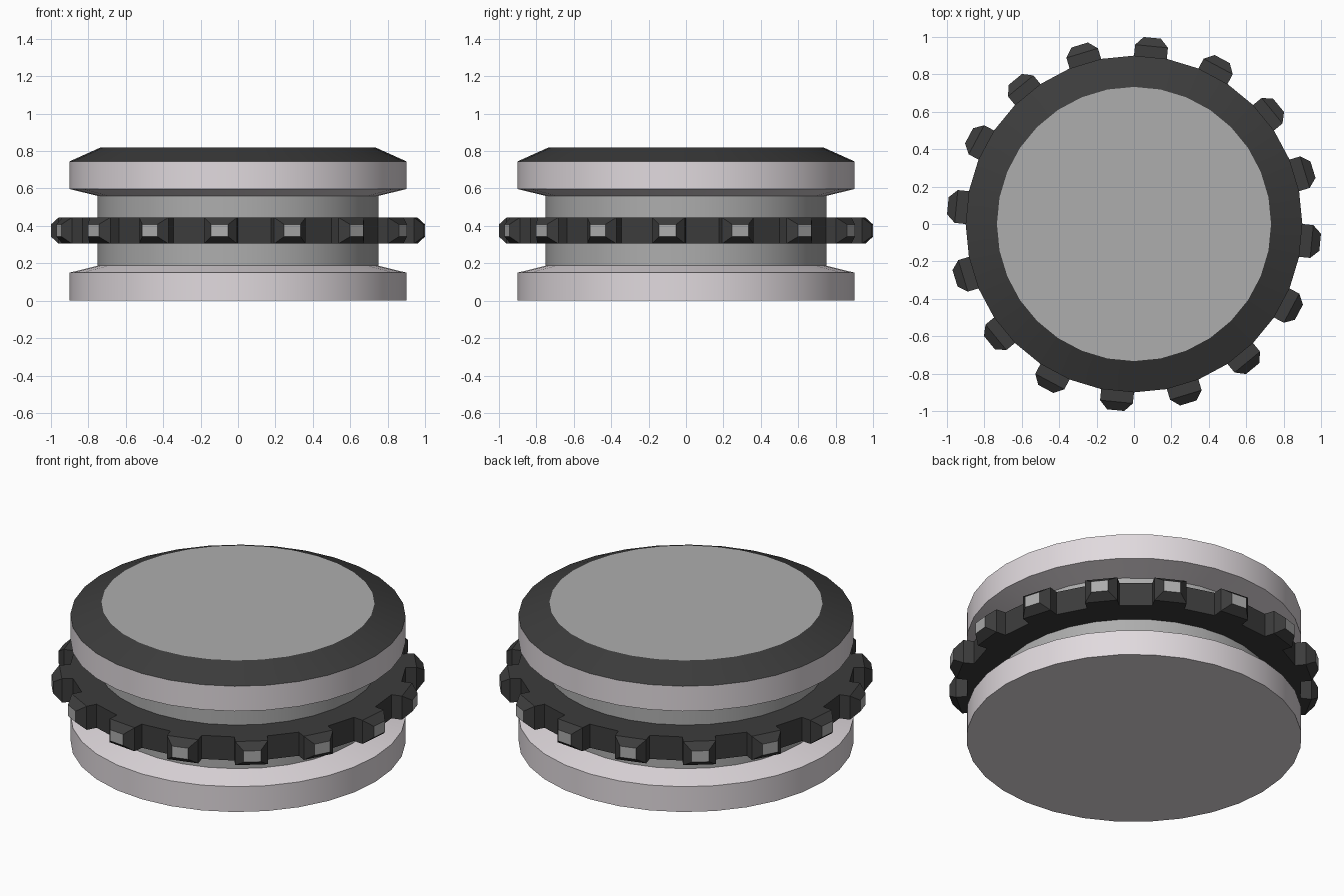
import bpy, bmesh
from math import sin, cos, pi, radians
from mathutils import Vector

if "Cube" in bpy.data.objects:
    bpy.data.objects.remove(bpy.data.objects["Cube"])

SIDES = 32


def make_material(name, rgb):
    m = bpy.data.materials.new(name)
    m.diffuse_color = (*rgb, 1)
    m.use_nodes = True
    m.node_tree.nodes["Principled BSDF"].inputs["Base Color"].default_value = m.diffuse_color
    return m


LIGHT = make_material("light_metal", (0.75, 0.70, 0.73))
GREY = make_material("grey_metal", (0.42, 0.42, 0.42))
DARK = make_material("dark_rubber", (0.045, 0.045, 0.045))
MATS = [LIGHT, GREY, DARK]


def lathe(bm, profile, slots):
    """Spin (radius, z) points; slots holds one material index per segment."""
    rings = [[bm.verts.new((r * cos(2 * pi * i / SIDES), r * sin(2 * pi * i / SIDES), z))
              for i in range(SIDES)] for r, z in profile]
    bands = []
    for a, b, slot in zip(rings, rings[1:], slots):
        band = []
        for i in range(SIDES):
            j = (i + 1) % SIDES
            f = bm.faces.new((a[i], a[j], b[j], b[i]))
            f.material_index = slot
            band.append(f)
        bands.append(band)
    return rings, bands


def finish(bm, name):
    bmesh.ops.recalc_face_normals(bm, faces=bm.faces)
    mesh = bpy.data.meshes.new(name)
    bm.to_mesh(mesh)
    bm.free()
    for m in MATS:
        mesh.materials.append(m)
    ob = bpy.data.objects.new(name, mesh)
    bpy.context.collection.objects.link(ob)
    bpy.ops.object.select_all(action='DESELECT')
    ob.select_set(True)
    bpy.context.view_layer.objects.active = ob
    bpy.ops.object.shade_smooth_by_angle(angle=radians(14))


# Spool body: two flanges, a narrower hub and a bevelled rim
bm = bmesh.new()
rings, _ = lathe(bm, [(0.9, 0), (0.9, 0.15), (0.75, 0.187), (0.75, 0.56),
                      (0.9, 0.597), (0.9, 0.745), (0.733, 0.82)],
                 [0, 0, 1, 0, 0, 2])
bm.faces.new(rings[0][::-1]).material_index = 0
bm.faces.new(rings[-1]).material_index = 1
finish(bm, "spool_body")

# Toothed ring around the hub: every other outer face becomes a tooth
bm = bmesh.new()
Z0, Z1 = 0.305, 0.445
_, bands = lathe(bm, [(0.75, Z0), (0.9, Z0), (0.9, Z1), (0.75, Z1)], [2, 2, 2])
for face in bands[1][1::2]:
    c = face.calc_center_median()
    out = Vector((c.x, c.y, 0)).normalized()
    side = Vector((-out.y, out.x, 0))
    base = list(face.verts)
    bm.faces.remove(face)

    def level(dist, half_w, half_h):
        vs = []
        for v in base:
            s = 1 if (v.co - c).dot(side) > 0 else -1
            t = 1 if v.co.z > c.z else -1
            vs.append(bm.verts.new(out * dist + side * s * half_w
                                   + Vector((0, 0, c.z + t * half_h))))
        return vs

    # straight block, then a tapered crown with a grey tip
    shoulder = level(0.955, 0.088, (Z1 - Z0) / 2)
    tip = level(1.0, 0.046, 0.033)
    for lo, hi in ((base, shoulder), (shoulder, tip)):
        for i in range(4):
            j = (i + 1) % 4
            bm.faces.new((lo[i], lo[j], hi[j], hi[i])).material_index = 2
    bm.faces.new(tip).material_index = 1
finish(bm, "toothed_ring")
